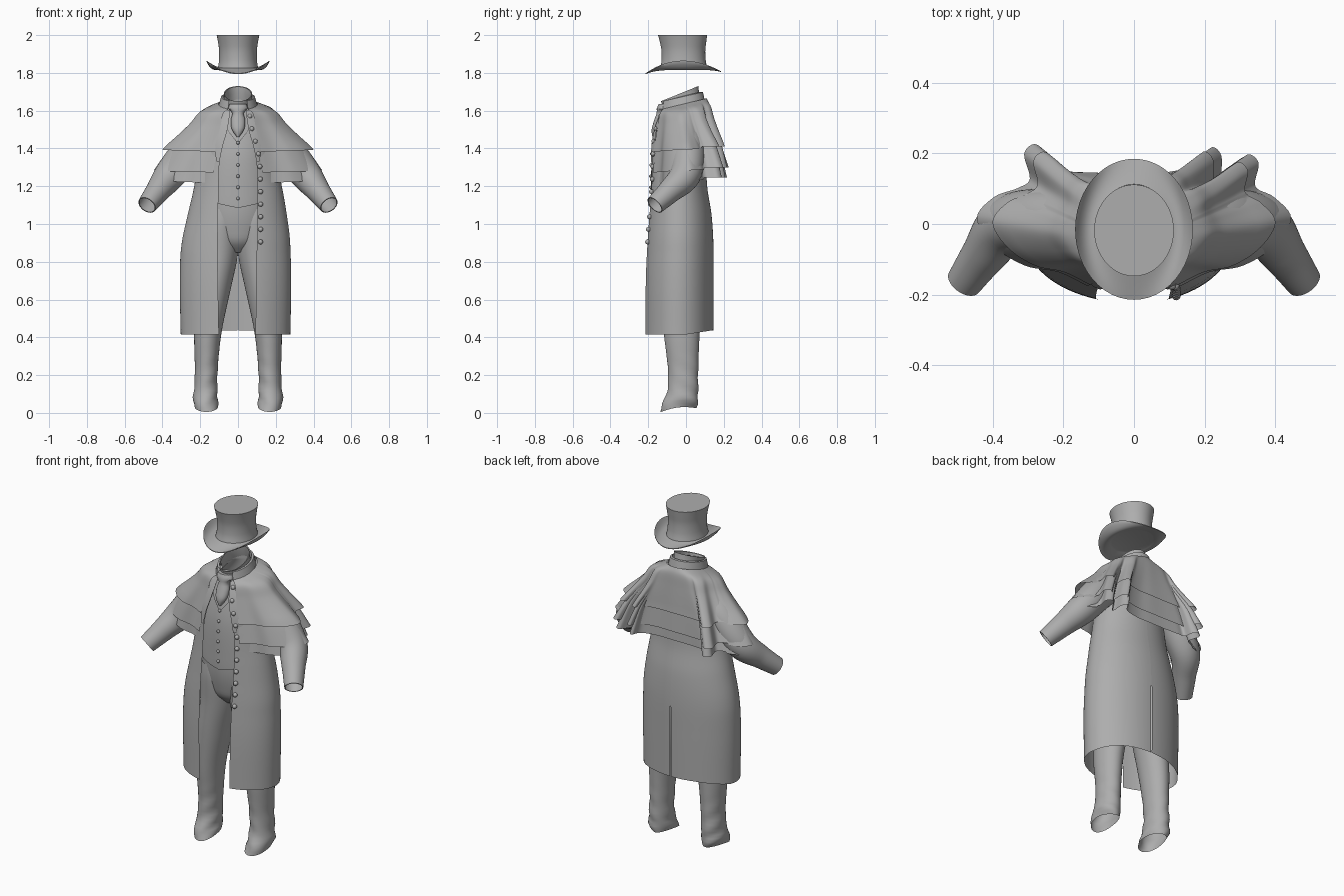
import bpy, bmesh, math
from mathutils import Vector

old = bpy.data.objects.get("Cube")
if old:
    bpy.data.objects.remove(old, do_unlink=True)

grey = bpy.data.materials.new("plain grey")
grey.use_nodes = True
grey.diffuse_color = (0.42, 0.42, 0.42, 1)
grey.node_tree.nodes["Principled BSDF"].inputs["Base Color"].default_value = grey.diffuse_color


def sample(table, k):
    """Smooth interpolation of rows whose first entry is an ascending key."""
    k = min(max(k, table[0][0]), table[-1][0])
    n = len(table) - 1
    i = next(j for j in range(n) if k <= table[j + 1][0])
    p, q = table[i], table[i + 1]
    a, b = table[max(i - 1, 0)], table[min(i + 2, n)]
    h = q[0] - p[0]
    t = (k - p[0]) / h
    out = []
    for c in range(1, len(p)):
        m0 = (q[c] - a[c]) / (q[0] - a[0]) * h
        m1 = (b[c] - p[c]) / (b[0] - p[0]) * h
        out.append((2*t**3 - 3*t*t + 1) * p[c] + (t**3 - 2*t*t + t) * m0
                   + (3*t*t - 2*t**3) * q[c] + (t**3 - t*t) * m1)
    return out


def keyed(points):
    return [(i / (len(points) - 1), *p) for i, p in enumerate(points)]


def steps(a, b, n):
    return [a + (b - a) * i / n for i in range(n + 1)]


def finish(name, bm, angle=40):
    bmesh.ops.remove_doubles(bm, verts=bm.verts, dist=0.0002)
    bmesh.ops.recalc_face_normals(bm, faces=bm.faces)
    me = bpy.data.meshes.new(name)
    bm.to_mesh(me)
    bm.free()
    me.materials.append(grey)
    ob = bpy.data.objects.new(name, me)
    bpy.context.collection.objects.link(ob)
    bpy.ops.object.select_all(action='DESELECT')
    ob.select_set(True)
    bpy.context.view_layer.objects.active = ob
    bpy.ops.object.shade_smooth_by_angle(angle=math.radians(angle))


def loft(name, rings, closed=False, cap=False, angle=40):
    bm = bmesh.new()
    rows = [[bm.verts.new(p) for p in r] for r in rings]
    n = len(rows[0])
    for r, s in zip(rows, rows[1:]):
        for i in range(n if closed else n - 1):
            j = (i + 1) % n
            bm.faces.new((r[i], r[j], s[j], s[i]))
    if cap:
        bm.faces.new(rows[-1])
    finish(name, bm, angle)


def ring_point(shape, a, z, grow=0.0):
    """Point on an oval given as half width, front y, back y; angle 0 is the front."""
    rx, yf, yb = shape
    cy, ry = (yf + yb) / 2, (yb - yf) / 2
    return Vector((math.sin(a) * (rx + grow), cy - math.cos(a) * (ry + grow), z))


TAU = 2 * math.pi
ROUND = [TAU * i / 48 for i in range(48)]

# Top hat: flared crown and a brim curled up at the sides
crown = [(1.825, .107, -.138, .113), (1.86, .101, -.13, .105), (1.92, .1, -.13, .102),
         (1.97, .107, -.14, .108), (2.0, .113, -.148, .112)]
loft("hat_crown", [[ring_point(sample(crown, z), a, z) for a in ROUND]
                   for z in steps(1.825, 2.0, 12)], closed=True, cap=True)


def brim_point(a, t, drop):
    p = ring_point((.1 + .067 * t, -.135 - .08 * t, .112 + .073 * t), a, 0)
    side = math.sin(a) ** 2
    droop = .022 + .006 * math.cos(a)
    p.z = 1.825 - droop * t * (1 - side) + side * (.04 * t ** 3 - .03 * t * (1 - t)) - drop
    return p


top = [[brim_point(a, t, 0) for a in ROUND] for t in steps(0, 1, 8)]
under = [[brim_point(a, t, .004) for a in ROUND] for t in steps(1, 0, 8)]
loft("hat_brim", top + under, closed=True, cap=True)

# Overcoat: open at the front, with a split tail behind
coat = [(.415, .29, -.224, .145), (.7, .295, -.224, .146), (.9, .287, -.216, .145),
        (1.05, .262, -.207, .135), (1.2, .232, -.198, .112), (1.4, .2, -.189, .105),
        (1.5, .185, -.166, .105), (1.57, .155, -.14, .1), (1.62, .105, -.115, .092),
        (1.65, .082, -.1, .088)]
edges = [(.415, .097), (.9, .104), (1.3, .1), (1.4, .085), (1.5, .058), (1.65, .036)]


def coat_point(a, z, grow=0.0):
    return ring_point(sample(coat, z), a, z, grow)


def edge_angle(z, shift=0.0):
    return math.asin((sample(edges, z)[0] + shift) / sample(coat, z)[0])


for side, label in ((1, "left"), (-1, "right")):
    rings = []
    for z in steps(.415, 1.65, 50):
        gap = .01 if z < .85 else 0
        swing = 1 - .045 * side * min(1, max(0, 1.15 - z) / .3)
        row = [coat_point(a, z) for a in steps(edge_angle(z), math.pi - gap, 36)]
        for p in row:
            p.x *= side * swing
            if z < .95:
                p.z += .02 * (1 - (z - .415) / .54) * min(1, max(0, p.y * 8))
        rings.append(row)
    loft(label + "_coat_half", rings)
    # Folded lapel lying on the coat front
    rings = []
    for z in steps(1.33, 1.6, 14):
        width = .012 + .045 * math.sin((z - 1.33) / .27 * math.pi * .6)
        row = [coat_point(a, z, .008) for a in
               steps(edge_angle(z, -.004), edge_angle(z, min(width, .035)), 6)]
        rings.append([Vector((p.x * side, p.y, p.z)) for p in row])
    loft(label + "_lapel", rings)

# Body inside the coat, tapering to the crotch
torso = [(.85, .06, -.09, .06), (.9, .13, -.138, .09), (.96, .165, -.157, .1),
         (1.05, .185, -.172, .1), (1.15, .19, -.176, .095), (1.35, .175, -.173, .09),
         (1.48, .16, -.152, .09), (1.57, .12, -.125, .085), (1.64, .075, -.11, .08)]
loft("body_and_hips", [[ring_point(sample(torso, z), a, z) for a in ROUND]
                       for z in steps(.85, 1.64, 40)], closed=True)

# Waistcoat with a pointed hem and a V neck
rings = []
for t in steps(0, 1, 20):
    row = []
    for a in steps(-.75, .75, 24):
        low = 1.085 + .04 * abs(a)
        z = low + (1.43 + .2 * min(abs(a), .5) - low) * t
        row.append(ring_point(sample(torso, z), a, z, .008))
    rings.append(row)
loft("waistcoat", rings)

# Trousers: rows of height, centre x, half width, front y, back y
leg = [(0, .168, .06, -.135, .055), (.04, .172, .066, -.13, .062), (.1, .172, .063, -.102, .064),
       (.22, .168, .06, -.095, .064), (.42, .16, .072, -.117, .072), (.65, .13, .09, -.135, .085),
       (.84, .1, .1, -.145, .095), (1.0, .09, .1, -.158, .1), (1.08, .09, .09, -.155, .09)]
for side, label in ((1, "left"), (-1, "right")):
    rings = []
    for z in steps(0, 1.08, 46):
        cx, rx, yf, yb = sample(leg, z)
        row = []
        for a in ROUND:
            p = ring_point((rx, yf, yb), a, z)
            hem = max(0, 1 - z / .12)
            wrinkle = .004 * math.sin(z * 60 + 2 * a) * max(0, 1 - z / .35)
            p.z += hem * (.014 * math.sin(a) ** 2 + .015 - .01 * math.cos(a))
            row.append(Vector((side * (cx + p.x + wrinkle), p.y + wrinkle, p.z)))
        rings.append(row)
    loft(label + "_trouser_leg", rings, closed=True)

# Sleeves: swept tubes with position and radius
arm = keyed([(.15, .0, 1.49, .085), (.26, .01, 1.385, .09), (.36, -.005, 1.26, .083),
             (.425, -.085, 1.175, .064), (.482, -.165, 1.1, .051)])
for side, label in ((1, "left"), (-1, "right")):
    rings = []
    for t in steps(0, 1, 24):
        x, y, z, r = sample(arm, t)
        ahead = Vector(sample(arm, min(1, t + .02))[:3])
        behind = Vector(sample(arm, max(0, t - .02))[:3])
        q = (ahead - behind).to_track_quat('Z', 'Y')
        row = []
        for a in ROUND:
            p = Vector((x, y, z)) + q @ Vector((math.cos(a) * r, math.sin(a) * r, 0))
            row.append(Vector((side * p.x, p.y, p.z)))
        rings.append(row)
    cuff = sum(rings[-1], Vector()) / len(ROUND)
    loft(label + "_sleeve", rings + [[cuff + (p - cuff) * .9 for p in rings[-1]]], closed=True)

# Three stacked shoulder capes, fluted behind the shoulders
left_hem = [(.13, -.172), (.215, -.132), (.31, -.115), (.4, -.06), (.45, .02), (.4, .08),
            (.345, .11), (.355, .175), (.325, .2), (.295, .165), (.25, .11), (.25, .19),
            (.222, .215), (.195, .165), (.1, .14)]
right_hem = [(0, .14), (-.1, .14), (-.2, .145), (-.245, .15), (-.255, .205), (-.285, .228),
             (-.312, .2), (-.295, .13), (-.33, .105), (-.4, .08), (-.45, .02), (-.4, -.06),
             (-.31, -.115), (-.215, -.132), (-.13, -.172)]
hem = keyed(left_hem + right_hem)
layers = (("upper_cape", .014, [(0, 1.635), (.3, 1.605), (.46, 1.54), (.63, 1.475), (.83, 1.4)]),
          ("middle_cape", .007, [(0, 1.63), (.3, 1.595), (.47, 1.525), (.73, 1.415), (.97, 1.29)]),
          ("lower_cape", 0, [(0, 1.625), (.3, 1.585), (.46, 1.515), (.72, 1.4), (.94, 1.235)]))
for name, out, profile in layers:
    curve = keyed(profile)
    rings = []
    for s in steps(0, 1, 20):
        f, z = sample(curve, s)
        row = []
        for u in steps(0, 1, 174):
            a = .55 + (TAU - 1.1) * u
            neck = ring_point((.09, -.125, .095), a, 0, out)
            # Flutes fade into a softened outline towards the neck
            reach = min(.1, u, 1 - u)
            soft = sum((Vector((*sample(hem, u + d), 0)) for d in steps(-reach, reach, 6)),
                       Vector()) / 7
            edge = soft.lerp(Vector((*sample(hem, u), 0)), min(1, .25 + f))
            edge += Vector((math.sin(a), -math.cos(a), 0)) * out
            p = neck.lerp(edge, f)
            dip = -.02 * s * abs(math.cos(a)) if math.cos(a) > 0 else .01 * s
            p.z = z + dip - .03 * (1 - s) * math.cos(a)
            row.append(p)
        rings.append(row)
    loft(name, rings, angle=60)


# Tilted neck pieces: a tall stock and a folded coat collar
def collar(name, angles, rows, closed):
    rings = []
    for rx, yf, yb, zf, zb in rows:
        row = []
        for a in angles:
            p = ring_point((rx, yf, yb), a, 0)
            p.z = (zf + zb) / 2 - math.cos(a) * (zb - zf) / 2
            row.append(p)
        rings.append(row)
    loft(name, rings, closed=closed)


collar("neck_stock", ROUND, [(.085, -.115, .085, 1.57, 1.64), (.072, -.12, .07, 1.61, 1.69),
                             (.075, -.132, .065, 1.65, 1.73), (.069, -.125, .059, 1.65, 1.727)], True)
collar("coat_collar", steps(.55, TAU - .55, 40),
       [(.082, -.11, .08, 1.59, 1.64), (.08, -.125, .078, 1.65, 1.7),
        (.09, -.135, .09, 1.648, 1.698), (.108, -.145, .105, 1.575, 1.63)], False)

# Cravat knot and its hanging end
tie = [(1.46, .006, -.178, -.15), (1.5, .032, -.182, -.13), (1.55, .038, -.168, -.11),
       (1.59, .03, -.155, -.1), (1.61, .05, -.155, -.09), (1.635, .045, -.145, -.08)]
loft("cravat", [[ring_point(sample(tie, z), a, z) for a in ROUND]
                for z in steps(1.46, 1.635, 14)], closed=True, cap=True)


def buttons(name, spots, radius):
    bm = bmesh.new()
    for p in spots:
        made = bmesh.ops.create_uvsphere(bm, u_segments=12, v_segments=8, radius=radius)
        bmesh.ops.translate(bm, verts=made["verts"], vec=p)
    finish(name, bm)


# Button rows on the coat edge and the waistcoat
buttons("coat_buttons", [coat_point(edge_angle(z, .014), z, .004)
                         for z in steps(.905, 1.57, 10)], .013)
buttons("waistcoat_buttons", [ring_point(sample(torso, z), 0, z, .01)
                              for z in steps(1.135, 1.43, 5)], .009)
